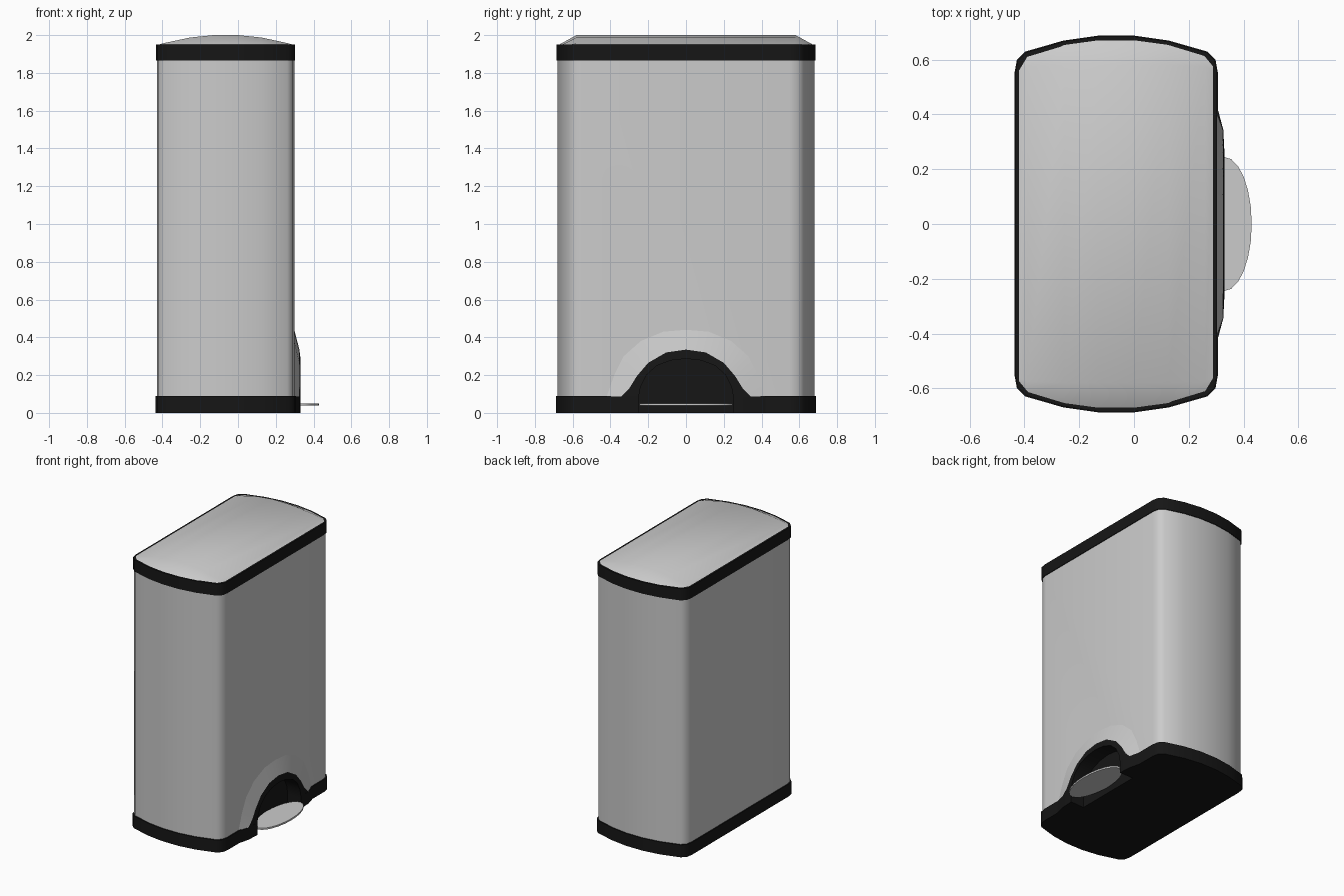
import bpy, bmesh
from math import radians

if "Cube" in bpy.data.objects:
    bpy.data.objects.remove(bpy.data.objects["Cube"])

black = bpy.data.materials.new("black_plastic")
black.diffuse_color = (0.008, 0.008, 0.008, 1)
black.use_nodes = True
black.node_tree.nodes["Principled BSDF"].inputs["Base Color"].default_value = black.diffuse_color
CX = -0.065  # centre line of the can body


def finish(obj, mat=None, angle=35):
    if mat:
        obj.data.materials.append(mat)
    obj.data.shade_smooth()
    obj.data.set_sharp_from_angle(angle=radians(angle))
    return obj


def make(name, verts, faces):
    mesh = bpy.data.meshes.new(name)
    mesh.from_pydata(verts, [], faces)
    bm = bmesh.new()
    bm.from_mesh(mesh)
    bmesh.ops.recalc_face_normals(bm, faces=bm.faces)
    bm.to_mesh(mesh)
    bm.free()
    obj = bpy.data.objects.new(name, mesh)
    bpy.context.collection.objects.link(obj)
    return obj


def loft(name, loops, closed=True, caps=(True, True)):
    n = len(loops[0])
    verts = [v for lp in loops for v in lp]
    faces = []
    for k in range(len(loops) - 1):
        for i in range(n if closed else n - 1):
            j = (i + 1) % n
            faces.append((k * n + i, k * n + j, (k + 1) * n + j, (k + 1) * n + i))
    if caps[0]:
        faces.append(tuple(range(n)))
    if caps[1]:
        faces.append(tuple(range((len(loops) - 1) * n, len(loops) * n)))
    return make(name, verts, faces)


# Rounded-rectangle outline with bowed ends, from one quarter
QUARTER = [(0.365, 0.55), (0.357, 0.594), (0.328, 0.624), (0.19, 0.664), (0.065, 0.682)]


def outline(z, d=0.0):
    q = [(x * (1 + d / 0.365), y * (1 + d / 0.682)) for x, y in QUARTER]
    half = q + [(-x, y) for x, y in reversed(q)]
    full = half + [(-x, -y) for x, y in half]
    return [(CX + x, y, z) for x, y in full]


# Arch outlines on the right face, from one half (y, z)
def arch(x, half, s=1.0):
    pts = half + [(-y, z) for y, z in reversed(half[:-1])]
    return [(x, y * s, z * s) for y, z in pts]


INNER = [(0.25, 0), (0.25, 0.085), (0.24, 0.14), (0.21, 0.2), (0.155, 0.25), (0.08, 0.278), (0, 0.287)]
OUTER = [(0.345, 0), (0.345, 0.085), (0.30, 0.13), (0.26, 0.195), (0.20, 0.265), (0.105, 0.32), (0, 0.335)]
FLARE = [(0.42, 0), (0.42, 0.085), (0.38, 0.2), (0.33, 0.3), (0.24, 0.38), (0.12, 0.43), (0, 0.44)]

# Main shells
body = loft("body", [outline(0.085, -0.002), outline(1.87, -0.002)])
base = loft("base", [outline(0, 0.006), outline(0.09, 0.006)])
rim = finish(loft("lid_rim", [outline(1.865, 0.003), outline(1.95, 0.003)]), black)

# Pedal recess cut into body and base
cutter = loft("recess_cutter", [
    [(x, y, z if z > 0 else -0.1) for x, y, z in arch(0.222, INNER, 1.01)],
    [(x, y, z if z > 0 else -0.1) for x, y, z in arch(0.5, INNER, 1.01)]])
for obj, mat in ((body, None), (base, black)):
    mod = obj.modifiers.new("recess", 'BOOLEAN')
    mod.operation = 'DIFFERENCE'
    mod.object = cutter
    mod.solver = 'EXACT'
    bpy.context.view_layer.objects.active = obj
    bpy.ops.object.modifier_apply(modifier=mod.name)
    finish(obj, mat)
bpy.data.objects.remove(cutter)

# Domed lid, built in columns across the width
cols = [(0.358, 0.575, 0.56, 1.949), (0.325, 0.615, 0.575, 1.958),
        (0.19, 0.656, 0.58, 1.987), (0.065, 0.673, 0.58, 2.0)]
cols = [(-x, a, b, z) for x, a, b, z in cols] + cols[::-1]
rows = [[(CX + x, s * (a if edge else b), 1.949 if edge else z) for x, a, b, z in cols]
        for s, edge in ((-1, True), (-1, False), (1, False), (1, True))]
finish(loft("lid", rows, closed=False, caps=(False, False)), None, 40)

# Pedal arch frame with recess walls and back
finish(loft("pedal_arch", [arch(0.325, OUTER), arch(0.331, INNER), arch(0.224, INNER)],
            closed=False, caps=(False, True)), black)

# Body flare swelling out to the arch
finish(loft("body_flare", [arch(0.298, FLARE)[1:-1], arch(0.325, OUTER)[1:-1]],
            closed=False, caps=(False, False)))

# Base skirt either side of the recess
for s, side in ((1, "back"), (-1, "front")):
    foot = [(0.28, 0.42), (0.306, 0.42), (0.326, 0.345), (0.331, 0.25), (0.28, 0.25)]
    finish(loft("base_skirt_" + side,
                [[(x, s * y, z) for x, y in foot] for z in (0, 0.088)]), black)

# Oval foot pedal
bpy.ops.mesh.primitive_cylinder_add(vertices=24, radius=1, depth=1, location=(0.329, 0, 0.044))
pedal = bpy.context.object
pedal.name = "pedal"
pedal.scale = (0.101, 0.245, 0.012)
bpy.ops.object.transform_apply(location=False, rotation=False, scale=True)
finish(pedal)
